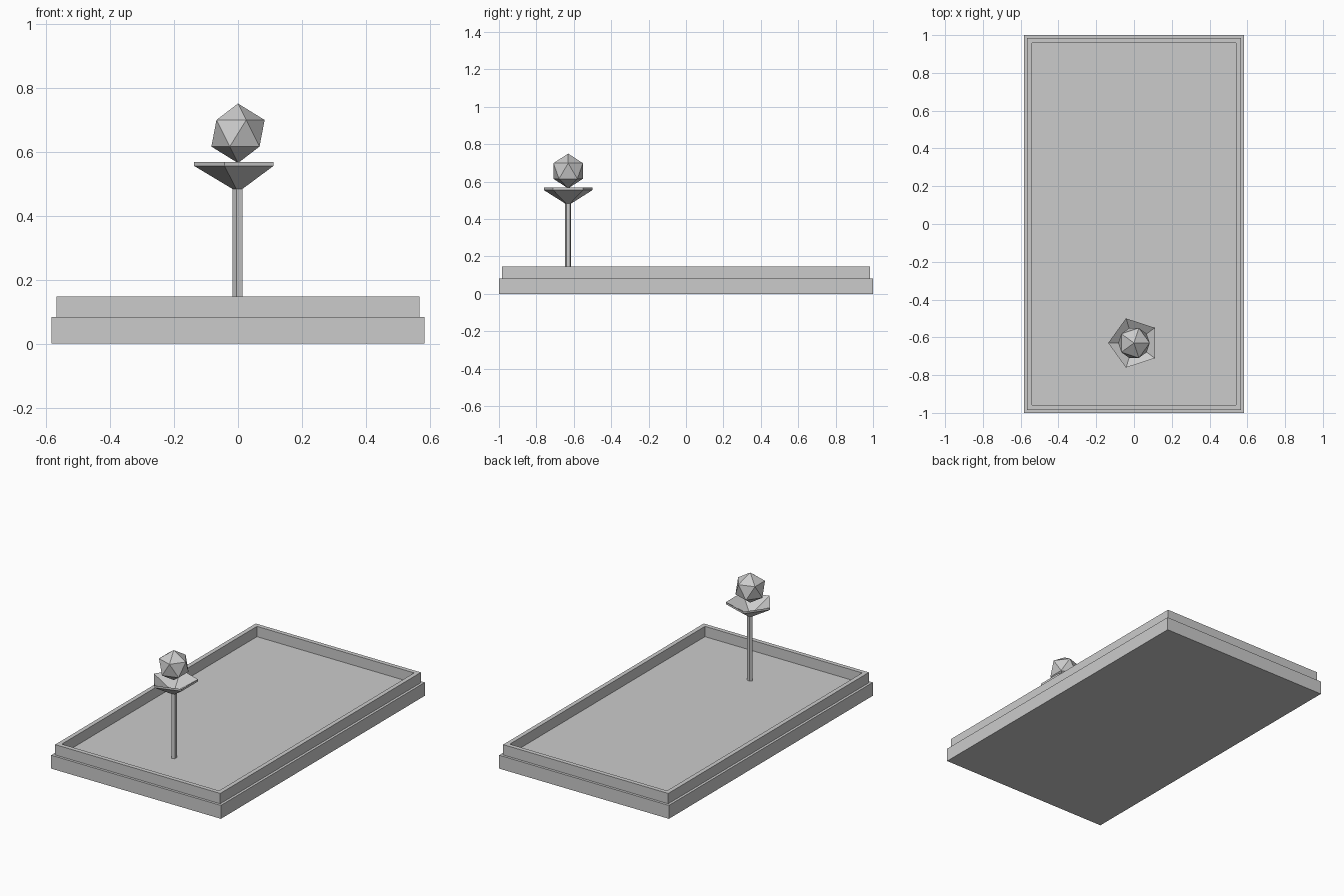
import bpy, bmesh
from math import cos, sin, pi

if "Cube" in bpy.data.objects:
    bpy.data.objects.remove(bpy.data.objects["Cube"])

POLE_Y = -0.63


def make_object(name, bm):
    bmesh.ops.recalc_face_normals(bm, faces=bm.faces)
    mesh = bpy.data.meshes.new(name)
    bm.to_mesh(mesh)
    bm.free()
    obj = bpy.data.objects.new(name, mesh)
    bpy.context.collection.objects.link(obj)
    return obj


def bridge(bm, a, b):
    n = len(a)
    for i in range(n):
        j = (i + 1) % n
        bm.faces.new((a[i], a[j], b[j], b[i]))


def stack(name, loops, closed=False):
    """Join loops of points; cap the ends or close back onto the first loop."""
    bm = bmesh.new()
    rings = [[bm.verts.new(p) for p in loop] for loop in loops]
    for a, b in zip(rings, rings[1:]):
        bridge(bm, a, b)
    if closed:
        bridge(bm, rings[-1], rings[0])
    else:
        bm.faces.new(rings[0])
        bm.faces.new(rings[-1])
    return make_object(name, bm)


def rect(x, y, z):
    return [(-x, -y, z), (x, -y, z), (x, y, z), (-x, y, z)]


def pentagon(r, z):
    # one corner points towards -x
    return [(r * cos(pi + i * 2 * pi / 5), POLE_Y + r * sin(pi + i * 2 * pi / 5), z)
            for i in range(5)]


# Slab at the bottom
stack("base_slab", [rect(0.583, 1, 0), rect(0.583, 1, 0.083)])

# Raised border around the basin
stack("basin_rim", [rect(0.567, 0.984, 0.083), rect(0.567, 0.984, 0.147),
                    rect(0.54, 0.957, 0.147), rect(0.54, 0.957, 0.083)], closed=True)

# Five-sided pole
stack("pole", [pentagon(0.017, 0.083), pentagon(0.017, 0.485)])

# Five-sided dish with a hollow top
stack("dish", [pentagon(0.017, 0.483), pentagon(0.137, 0.555),
               pentagon(0.137, 0.568), pentagon(0.017, 0.497)])

# Faceted ball above the dish
bm = bmesh.new()
bmesh.ops.create_icosphere(bm, subdivisions=1, radius=0.093)
bmesh.ops.translate(bm, verts=bm.verts, vec=(0, POLE_Y, 0.657))
make_object("ball", bm)
